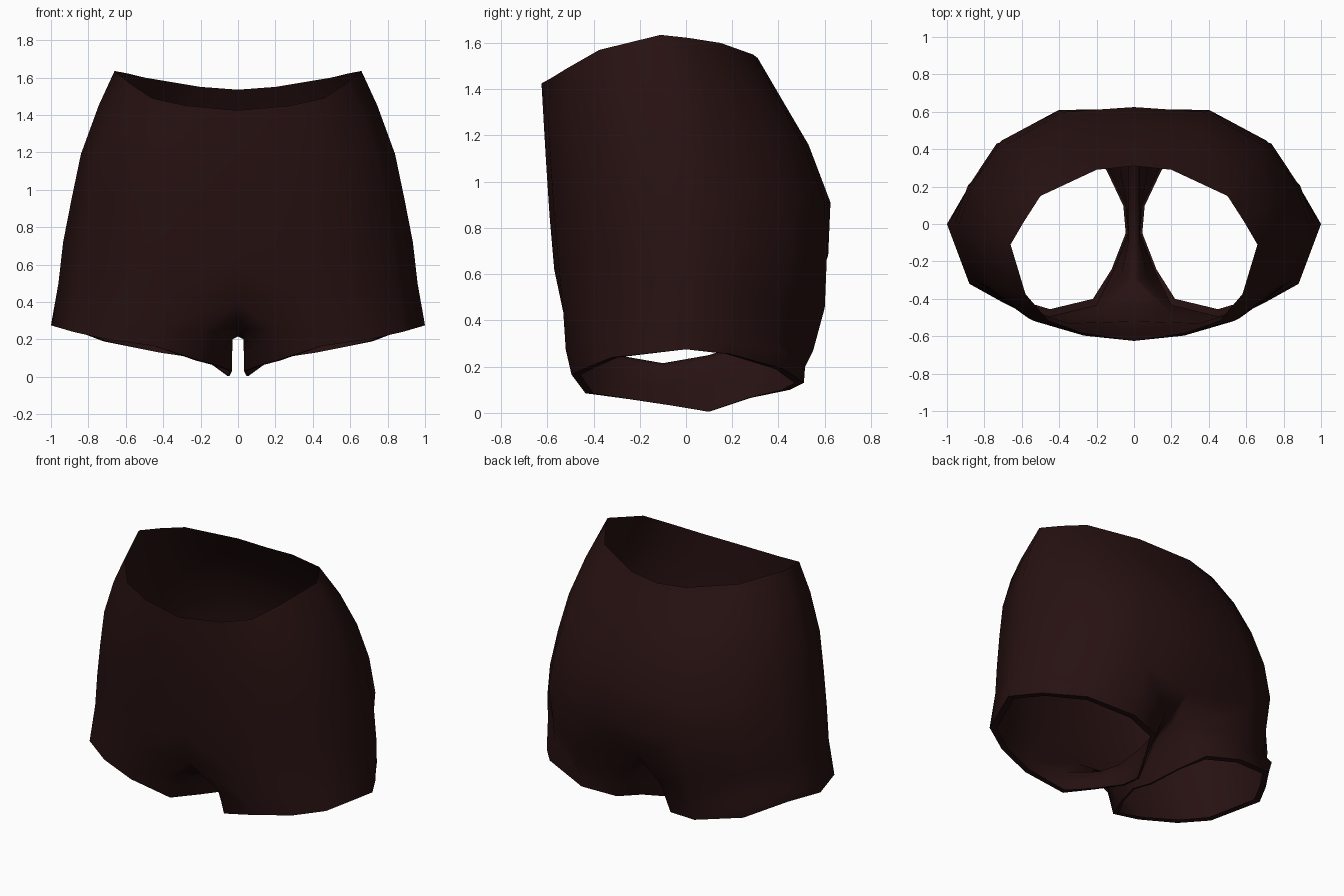
import bpy, bmesh
from mathutils import Vector

cube = bpy.data.objects.get("Cube")
if cube:
    bpy.data.objects.remove(cube)

# Dark maroon cloth
cloth = bpy.data.materials.new("dark_maroon_cloth")
cloth.use_nodes = True
colour = (0.020, 0.0055, 0.0055, 1)
cloth.diffuse_color = colour
bsdf = next(n for n in cloth.node_tree.nodes if n.type == 'BSDF_PRINCIPLED')
bsdf.inputs["Base Color"].default_value = colour
bsdf.inputs["Roughness"].default_value = 1
bsdf.inputs["Specular IOR Level"].default_value = 0

# Half waist edge from front centre round to back centre
WAIST = [(0, -.625, 1.425), (.28, -.58, 1.45), (.46, -.515, 1.49),
         (.58, -.375, 1.57), (.66, -.11, 1.635), (.59, .01, 1.622),
         (.5, .15, 1.6), (.2, .29, 1.55), (0, .31, 1.535)]

# Half cross-section of the body, same order: (width, depth) factors
SECTION = [(0, -1), (.36, -.965), (.64, -.84), (.89, -.54), (1, 0),
           (.925, .33), (.76, .7), (.43, .96), (0, 1)]

# Levels: half width, front y, side y, back y, front z, side z, back z
LEVELS = [(.745, -.615, -.09, .43, 1.25, 1.45, 1.33),
          (.84, -.605, -.06, .53, 1.08, 1.19, 1.16),
          (.89, -.59, -.03, .625, .85, .95, .91),
          (.935, -.57, 0, .635, .62, .72, .68),
          (.96, -.55, 0, .625, .43, .5, .45)]

# Crotch seam, back to front, on the centre line: (y, z)
SEAM = [(.34, .33), (.1, .25), (-.1, .215), (-.3, .25)]

# Leg opening, outer part front to back, then inner part back to front
HEM = [(.2, -.435, .085), (.45, -.495, .165), (.7, -.42, .2), (.88, -.32, .24),
       (1, 0, .275), (.89, .19, .255), (.72, .42, .19), (.42, .51, .13),
       (.2, .45, .1), (.13, .28, .065), (.045, .1, .005), (.032, -.05, .03),
       (.11, -.25, .06)]


def level_points(w, yf, ys, yb, zf, zs, zb):
    pts = []
    for u, s in SECTION:
        y, z = (yf, zf) if s < 0 else (yb, zb)
        pts.append(Vector((w * u, ys + abs(s) * (y - ys),
                           zs + s * s * (z - zs))))
    return pts


def bridge(bm, upper, lower, closed=False):
    n = len(upper)
    for i in range(n if closed else n - 1):
        j = (i + 1) % n
        bm.faces.new((upper[i], lower[i], lower[j], upper[j]))


bm = bmesh.new()


def ring(points):
    return [bm.verts.new(p) for p in points]


# Body from waist to hip, with the cleft at the back and a recess at the front
rows = [[Vector(p) for p in WAIST]] + [level_points(*lv) for lv in LEVELS]
hip = rows[-1]
hip[8].y -= .11
hip[6] += Vector((-.02, -.035, 0))
hip[0] += Vector((0, .03, -.03))
rows[-2][8].y -= .02
rings = [ring(r) for r in rows]
for a, b in zip(rings, rings[1:]):
    bridge(bm, a, b)

# Leg: hip loop plus seam, then the fold under the seat
n_outer = len(SECTION)
top = hip + [Vector((0, y, z)) for y, z in SEAM]
hem = [Vector(p) for p in HEM]
fold = [t.lerp(h, .6 if i < n_outer else .08)
        for i, (t, h) in enumerate(zip(top, hem))]
for p in fold[n_outer:]:
    p.x = .03
fold[0] = Vector((.19, -.475, .25))
fold[1].y = -.52
fold[6] = Vector((.7, .395, .32))
fold[7] = Vector((.42, .55, .27))
fold[8] = Vector((.13, .46, .28))

# Short cuff, flared at the back, then the hem and its turned-in edge
cuff = [f.lerp(h, .5) for f, h in zip(fold, hem)]
cuff[6] = Vector((.735, .43, .265))
cuff[7] = Vector((.42, .515, .2))
centre = sum(hem, Vector()) / len(hem)
turned = []
for i, p in enumerate(hem):
    q = p.lerp(centre, .08 if i < n_outer else .03)
    q.z = p.z
    turned.append(q)

loop = rings[-1] + ring(top[n_outer:])
for pts in (fold, cuff, hem, turned):
    nxt = ring(pts)
    bridge(bm, loop, nxt, closed=True)
    loop = nxt

mesh = bpy.data.meshes.new("shorts")
bm.to_mesh(mesh)
bm.free()
mesh.materials.append(cloth)
shorts = bpy.data.objects.new("shorts", mesh)
bpy.context.collection.objects.link(shorts)

# Other half
mirror = shorts.modifiers.new("mirror", 'MIRROR')
mirror.use_axis[0] = True
mirror.use_mirror_merge = True
mirror.merge_threshold = .001

bpy.context.view_layer.objects.active = shorts
shorts.select_set(True)
bpy.ops.object.shade_smooth_by_angle(angle=1.05)
